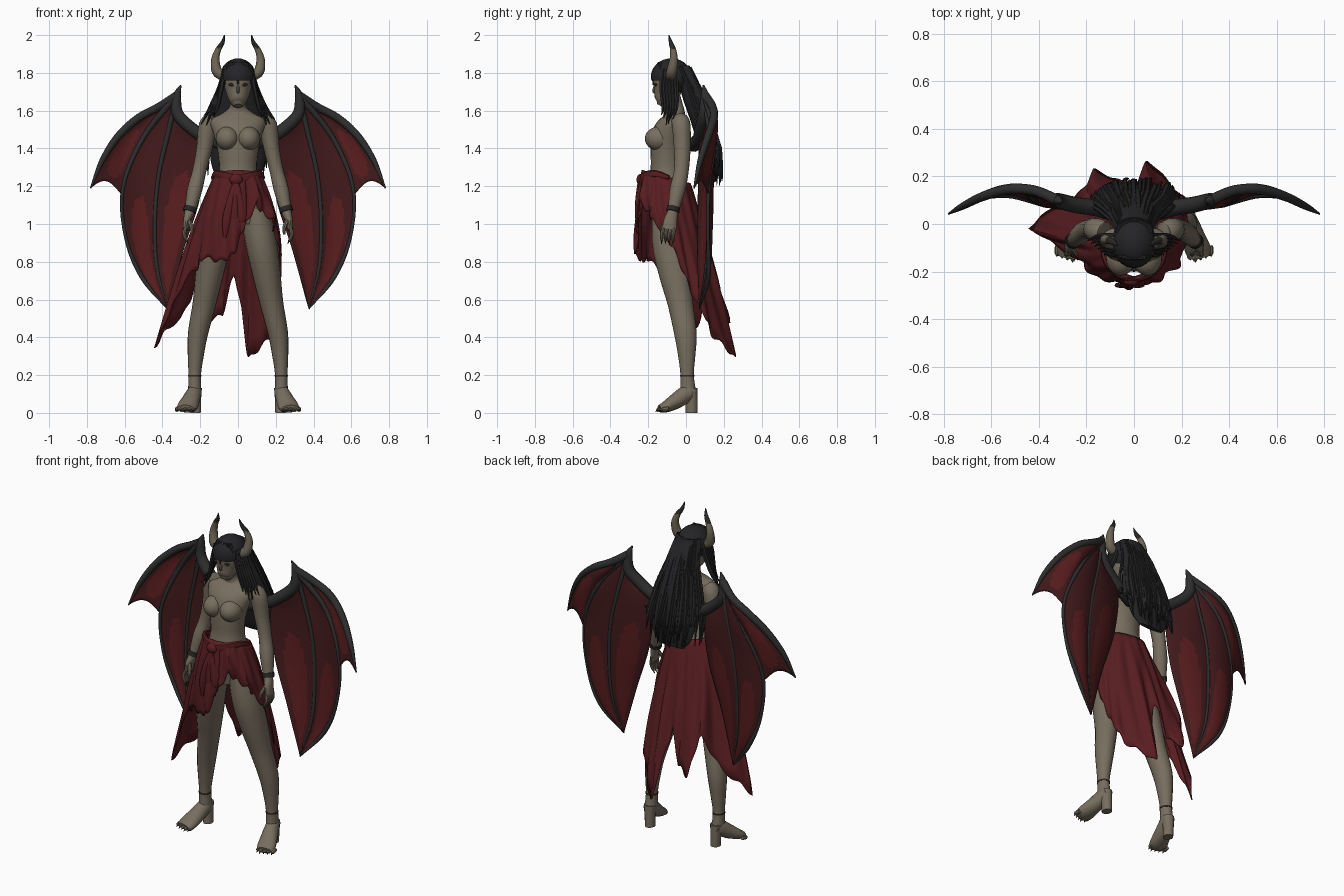
import bpy, bmesh, math, random
from mathutils import Vector

if "Cube" in bpy.data.objects:
    bpy.data.objects.remove(bpy.data.objects["Cube"])

random.seed(4)


def material(name, r, g, b):
    m = bpy.data.materials.new(name)
    m.diffuse_color = (r, g, b, 1)
    m.use_nodes = True
    m.node_tree.nodes["Principled BSDF"].inputs["Base Color"].default_value = m.diffuse_color
    return m


SKIN = material("ashen skin", .185, .155, .113)
HORN = material("horn tan", .15, .125, .09)
HAIR = material("black hair", .018, .018, .020)
BONE = material("wing charcoal", .027, .027, .028)
WEB = material("dark membrane", .054, .010, .011)
WEB2 = material("bright membrane", .098, .012, .013)
CLOTH = material("red cloth", .098, .0125, .015)
DARK = material("claw black", .022, .020, .018)


def make(name, bm, mats, thick=0, angle=40):
    bmesh.ops.remove_doubles(bm, verts=bm.verts, dist=.0002)
    bmesh.ops.recalc_face_normals(bm, faces=bm.faces)
    me = bpy.data.meshes.new(name)
    bm.to_mesh(me)
    bm.free()
    for m in mats:
        me.materials.append(m)
    for p in me.polygons:
        p.use_smooth = True
    me.set_sharp_from_angle(angle=math.radians(angle))
    ob = bpy.data.objects.new(name, me)
    bpy.context.collection.objects.link(ob)
    if thick:
        mod = ob.modifiers.new("thickness", 'SOLIDIFY')
        mod.thickness, mod.offset = thick, 0
    return ob


def spline(vals, t):
    """Catmull-Rom through a list of vectors, t in 0..1."""
    n = len(vals) - 1
    f = min(max(t, 0), 1) * n
    i = min(int(f), n - 1)
    f -= i
    b, c = vals[i], vals[i + 1]
    a = vals[i - 1] if i else b * 2 - c
    d = vals[i + 2] if i + 2 <= n else c * 2 - b
    return .5 * (2 * b + (c - a) * f + (2 * a - 5 * b + 4 * c - d) * f * f
                 + (3 * b - a - 3 * c + d) * f ** 3)


def add_tube(bm, rows, sides=12, steps=4, ref=(1, 0, 0)):
    """Sweep an ellipse; each row is x, y, z, radius along ref, other radius."""
    pts = [Vector(r[:3]) for r in rows]
    rad = [Vector((r[3], r[-1], 0)) for r in rows]
    n = (len(rows) - 1) * steps
    rings = []
    for k in range(n + 1):
        t = k / n
        p, r = spline(pts, t), spline(rad, t)
        d = (spline(pts, t + .01) - spline(pts, t - .01)).normalized()
        u = Vector(ref)
        u = (u - d * u.dot(d)).normalized()
        v = d.cross(u)
        rings.append([bm.verts.new(p + u * max(r.x, .001) * math.cos(a) + v * max(r.y, .001) * math.sin(a))
                      for a in (2 * math.pi * j / sides for j in range(sides))])
    for a, b in zip(rings, rings[1:]):
        for j in range(sides):
            bm.faces.new((a[j], a[j - 1], b[j - 1], b[j]))
    bm.faces.new(rings[0])
    bm.faces.new(rings[-1])


def tube(name, rows, mat, **kw):
    bm = bmesh.new()
    add_tube(bm, rows, **kw)
    return make(name, bm, [mat])


def add_ball(bm, c, r):
    vs = bmesh.ops.create_uvsphere(bm, u_segments=20, v_segments=14, radius=1)["verts"]
    for v in vs:
        v.co = Vector(c) + Vector((v.co.x * r[0], v.co.y * r[1], v.co.z * r[2]))


def flip(rows, s):
    return [(r[0] * s,) + tuple(r[1:]) for r in rows]


# Torso, head, face
tube("torso", [(0, -.09, 1.0, .12, .09), (0, -.09, 1.12, .15, .11), (0, -.1, 1.22, .115, .1),
               (0, -.1, 1.3, .1, .087), (0, -.1, 1.4, .11, .087), (0, -.09, 1.48, .13, .088),
               (0, -.065, 1.545, .145, .065), (0, -.055, 1.585, .085, .05), (0, -.06, 1.62, .045, .045),
               (0, -.08, 1.69, .042, .045)], SKIN, sides=24)
tube("head", [(0, -.135, 1.625, .02, .02), (0, -.12, 1.65, .045, .05), (0, -.097, 1.71, .068, .074),
              (0, -.09, 1.78, .078, .083), (0, -.08, 1.84, .058, .065), (0, -.08, 1.865, .01)], SKIN, sides=20)
tube("nose", [(0, -.162, 1.74, .006), (0, -.17, 1.705, .009), (0, -.163, 1.695, .006)], SKIN, sides=8)
bm = bmesh.new()
for s in (-1, 1):
    add_ball(bm, (.056 * s, -.142, 1.452), (.062, .076, .064))
make("bust", bm, [SKIN])
bm = bmesh.new()
for s in (-1, 1):
    add_ball(bm, (.03 * s, -.16, 1.738), (.022, .008, .009))
make("eyes", bm, [DARK])

# Limbs, horns and bands on each side
for s, side in ((-1, "right"), (1, "left")):
    tube(side + "_leg", flip([(.09, -.08, 1.08, .08, .1), (.122, -.085, .9, .083, .095), (.15, -.06, .74, .075, .085),
                              (.178, -.03, .58, .062, .068), (.212, -.003, .42, .053, .06), (.224, .004, .3, .042, .046),
                              (.229, .006, .2, .033, .036), (.229, .012, .1, .036, .044)], s), SKIN, sides=18)
    tube(side + "_foot", flip([(.227, .045, .12, .03, .03), (.23, .015, .11, .038, .045), (.25, -.05, .065, .048, .042),
                               (.268, -.105, .033, .055, .031), (.275, -.14, .022, .045, .02)], s), SKIN, sides=16)
    tube(side + "_heel", flip([(.227, .026, .13, .036), (.226, .03, .06, .03, .032), (.224, .03, 0, .028, .032)], s), SKIN)
    tube(side + "_ankle_band", flip([(.229, .006, .192, .036, .039), (.229, .006, .2, .036, .039)], s), DARK, steps=1)
    tube(side + "_arm", flip([(.125, -.035, 1.55, .045), (.158, -.025, 1.52, .05), (.178, -.02, 1.4, .042, .045),
                              (.205, -.025, 1.28, .037, .04), (.23, -.045, 1.18, .04, .042), (.255, -.068, 1.07, .028, .03),
                              (.27, -.082, 1.02, .02, .036), (.278, -.09, .97, .015, .038)], s), SKIN, sides=14)
    tube(side + "_wrist_band", flip([(.251, -.065, 1.09, .035), (.258, -.071, 1.065, .035)], s), DARK, steps=1)
    fingers, claws, toes, toe_claws = bmesh.new(), bmesh.new(), bmesh.new(), bmesh.new()
    for i in range(4):
        y = -.12 + i * .02
        add_tube(fingers, flip([(.278, y, .98, .01), (.285, y - .008, .945, .01), (.272, y - .008, .912, .007)], s), 8, 2)
        add_tube(claws, flip([(.272, y - .008, .914, .006), (.262, y - .01, .893, .001)], s), 6, 1)
    add_tube(fingers, flip([(.262, -.1, 1.02, .012), (.245, -.125, .98, .011), (.245, -.13, .945, .006)], s), 8, 2)
    for i in range(5):
        x = .232 + i * .022
        y = -.147 + .008 * abs(i - 1)
        add_tube(toes, flip([(x, y + .03, .022, .013), (x + .003, y, .017, .012), (x + .004, y - .006, .012, .005)], s), 8, 2)
        add_tube(toe_claws, flip([(x + .003, y - .002, .018, .007), (x + .005, y - .015, .006, .001)], s), 6, 1)
    make(side + "_fingers", fingers, [SKIN])
    make(side + "_finger_claws", claws, [DARK])
    make(side + "_toes", toes, [SKIN])
    make(side + "_toe_claws", toe_claws, [DARK])
    horn = tube(side + "_horn", flip([(.08, -.08, 1.785, .028), (.112, -.075, 1.81, .028), (.12, -.065, 1.87, .022),
                                      (.106, -.068, 1.92, .016), (.082, -.08, 1.96, .011), (.072, -.09, 2.0, .002)], s), HORN)
    horn.data.materials.append(DARK)
    for p in horn.data.polygons:
        p.material_index = int(p.center.z > 1.93)

# Hair cap with the face cut free
bm = bmesh.new()
add_ball(bm, (0, -.078, 1.78), (.094, .108, .097))
bmesh.ops.delete(bm, geom=[f for f in bm.faces if f.calc_center_median().y < -.09
                           and f.calc_center_median().z < 1.75], context='FACES')
make("hair_cap", bm, [HAIR])

# Long back hair: core plus loose strands
tube("hair_core", [(0, -.01, 1.82, .07, .04), (0, .03, 1.7, .095, .055), (0, .075, 1.55, .13, .05),
                   (0, .115, 1.4, .15, .045), (0, .135, 1.28, .13, .03), (0, .145, 1.22, .08, .012)], HAIR, sides=20)
bm = bmesh.new()
for i in range(54):
    a = -1 + 2 * i / 53
    j = random.uniform(-.015, .015)
    out = math.sqrt(max(0, 1 - a * a))
    end = random.uniform(1.17, 1.34) + .08 * abs(a)
    w = random.uniform(.009, .016)
    add_tube(bm, [(a * .07, -.03 + .04 * out, 1.835, .01), (a * .098, .02 + .06 * out, 1.7, w),
                  (a * .14 + j, .06 + .07 * out, 1.55, w), (a * .17 + j, .09 + .08 * out + j, 1.4, w),
                  (a * .165 + 2 * j, .12 + .06 * out + j, end, .002)], 6, 2)
# Front locks and fringe
for s in (-1, 1):
    for i in range(6):
        k = i / 5
        add_tube(bm, flip([(.07, -.12 + .07 * k, 1.82, .013), (.088 + .01 * k, -.13 + .08 * k, 1.72, .013),
                           (.11 + .035 * k, -.12 + .07 * k, 1.62, .011),
                           (.125 + .07 * k, -.13 + .06 * k, 1.52 + .06 * random.random(), .002)], s), 6, 3)
for i in range(9):
    x = -.068 + .017 * i
    add_tube(bm, [(x * .6, -.14, 1.855, .01), (x * .95, -.168 + abs(x) * .5, 1.8, .011),
                  (x * 1.05, -.175 + abs(x) * .7, 1.735, .003)], 6, 2)
make("hair_strands", bm, [HAIR])


# Wings: fingers fan from the apex, membranes stretch between neighbours
def wing_point(x, z):
    keys = [Vector((v, 0, 0)) for v in (.04, .07, .09, .14, .145, .105, .04)]
    y = spline(keys, (x - .05) / .735).x
    return Vector((x, y - .06 * max(0, 1.45 - z) * max(0, 1 - abs(x - .38) / .4), z))


def path(*xz):
    return [wing_point(*p) for p in xz]


APEX = (.325, 1.68)
lead = path(APEX, (.42, 1.62), (.53, 1.56), (.635, 1.465), (.72, 1.335), (.78, 1.19))
short = path(APEX, (.42, 1.56), (.50, 1.46), (.56, 1.35), (.60, 1.23), (.62, 1.16))
outer = path(APEX, (.50, 1.46), (.61, 1.19), (.595, .93), (.51, .72), (.375, .55))
middle = path(APEX, (.37, 1.48), (.42, 1.26), (.44, 1.02), (.43, .78), (.375, .55))
inner = path(APEX, (.30, 1.55), (.18, 1.43), (.20, 1.15), (.29, .86), (.375, .55))
arm = path((.05, 1.42), (.16, 1.45), (.25, 1.51), (.32, 1.585), (.322, 1.68), (.303, 1.735))
N, M = 32, 14
for s, side in ((-1, "right"), (1, "left")):
    bm = bmesh.new()
    for a, b, scallop in ((lead, short, .09), (outer, middle, 0), (middle, inner, 0)):
        grid = []
        for i in range(N + 1):
            t = i / N
            row = []
            for j in range(M + 1):
                u = j / M
                bow = 4 * u * (1 - u)
                tt = t * (1 - scallop * bow)
                p = spline(a, tt).lerp(spline(b, tt), u)
                p.y += .02 * bow * math.sin(math.pi * t)
                row.append(bm.verts.new((p.x * s, p.y, p.z)))
            grid.append(row)
        for i in range(N):
            for j in range(M):
                f = bm.faces.new((grid[i][j], grid[i + 1][j], grid[i + 1][j + 1], grid[i][j + 1]))
                t, u = (i + .5) / N, (j + .5) / M
                f.material_index = int(((t - .7) / .24) ** 2 + ((u - .5) / .32) ** 2 < 1)
    make(side + "_wing_membrane", bm, [WEB, WEB2], thick=.006)
    bm = bmesh.new()
    for pts, r in ((lead, (.024, .022, .022, .02, .015, .004)), (outer, (.018, .014, .010, .009, .012, .003)),
                   (middle, (.016, .013, .011, .01, .009, .003)), (arm, (.04, .035, .034, .032, .022, .004))):
        add_tube(bm, [(p.x * s, p.y, p.z, q) for p, q in zip(pts, r)], 10, 5, (0, 1, 0))
    make(side + "_wing_bones", bm, [BONE])

# Wrapped skirt: columns from waist over hip to a ragged hem (angle, x, y, z)
HEM = [(15, .03, -.25, .98), (32, .09, -.23, 1.10), (60, .18, -.17, 1.02), (85, .215, -.07, .88),
       (110, .23, .04, .62), (135, .19, .14, .42), (160, .05, .265, .28), (173, .02, .19, .55),
       (182, -.02, .15, .74), (195, -.08, .19, .52), (210, -.17, .235, .48), (226, -.2, .15, .72),
       (245, -.31, .08, .5), (265, -.45, -.02, .35), (282, -.35, -.07, .56), (300, -.24, -.14, .75),
       (320, -.18, -.2, .82), (340, -.09, -.24, .80), (357, -.02, -.26, .84), (375, .03, -.265, .98)]
bm = bmesh.new()
cols = []
for k in range(181):
    deg = 15 + 2 * k
    i = max(n for n in range(len(HEM) - 1) if HEM[n][0] <= deg)
    a, b = HEM[i], HEM[i + 1]
    hem = Vector(a[1:]).lerp(Vector(b[1:]), (deg - a[0]) / (b[0] - a[0]))
    hem.z += .012 * math.sin(k * .9)
    r = math.radians(deg)
    c, si = math.cos(r), math.sin(r)
    waist = Vector((.128 * si, -.105 - .125 * c, 1.25 + .035 * c))
    hip = Vector((.225 * si, -.095 - .178 * c, max(1.03, hem.z + .04)))
    col = []
    for j in range(17):
        t = j / 16
        fold = .008 * math.sin(r * 11 + 3 * t) + .006 * math.sin(r * 17 - 4 * t)
        col.append(bm.verts.new(waist * (1 - t) ** 2 + hip * 2 * t * (1 - t) + hem * t * t
                                + Vector((si, -c, 0)) * fold * min(1, .2 + t)))
    cols.append(col)
for a, b in zip(cols, cols[1:]):
    for j in range(16):
        bm.faces.new((a[j], a[j + 1], b[j + 1], b[j]))
make("wrap_skirt", bm, [CLOTH], thick=.006)

# Knot, hanging ties and sash
bm = bmesh.new()
add_ball(bm, (-.01, -.24, 1.235), (.035, .022, .03))
for dx, end in ((-.05, .93), (-.01, .87), (.03, 1.02)):
    add_tube(bm, [(-.01, -.245, 1.23, .014, .01), (-.01 + dx * .6, -.26, 1.12, .02, .009),
                  (-.01 + dx, -.26, 1.02, .022, .008), (-.02 + dx, -.252, end, .008, .004)], 8)
for s in (-1, 1):
    add_tube(bm, flip([(.0, -.236, 1.24, .025, .015), (.07, -.21, 1.255, .025, .015), (.115, -.16, 1.265, .02, .014),
                       (.132, -.09, 1.245, .012)], s), 8, ref=(0, 0, 1))
make("skirt_knot", bm, [CLOTH])
